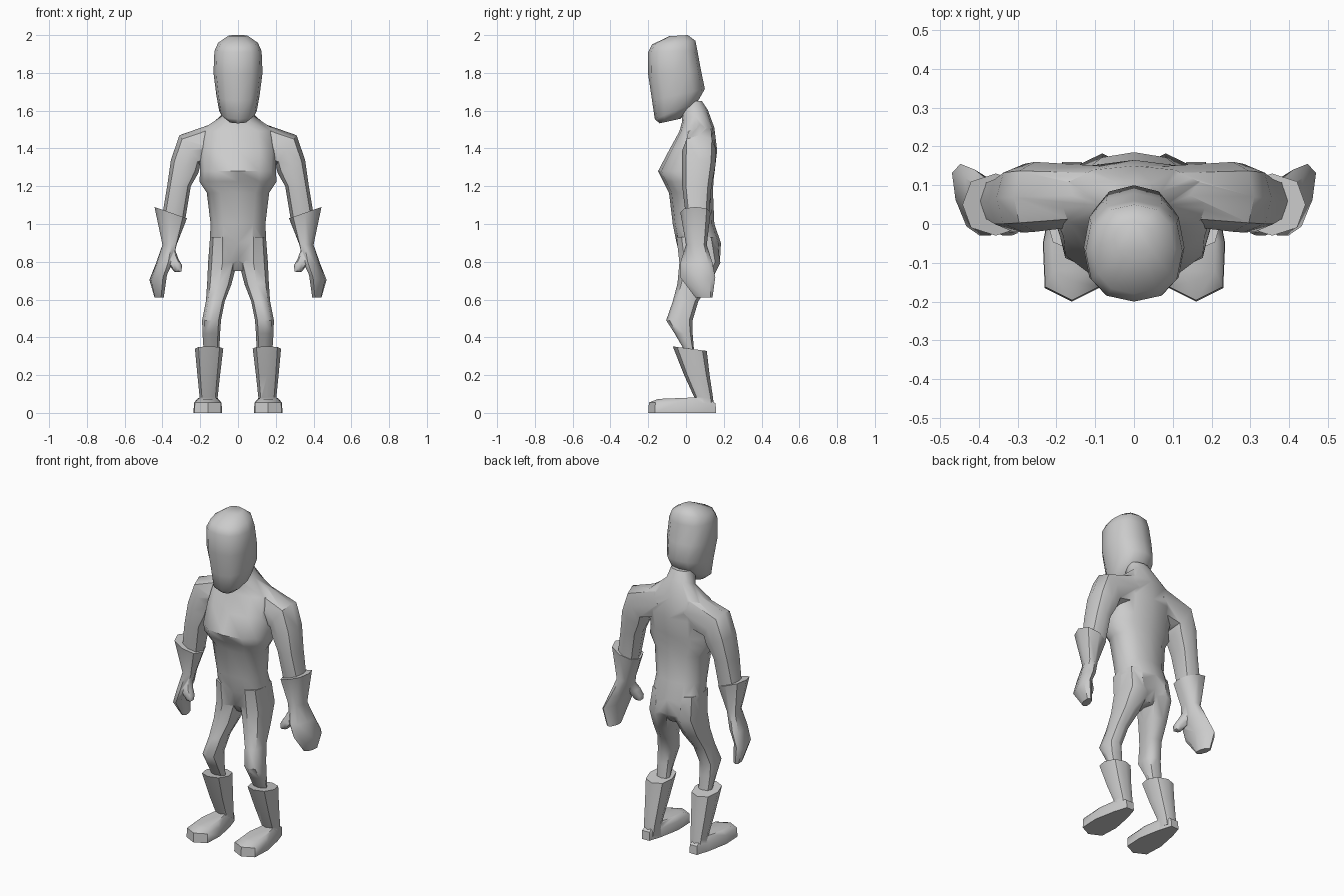
import bpy, bmesh, math
from mathutils import Vector

if "Cube" in bpy.data.objects:
    bpy.data.objects.remove(bpy.data.objects["Cube"])

grey = bpy.data.materials.new("plain grey")
grey.diffuse_color = (0.6, 0.6, 0.6, 1)
grey.use_nodes = True
grey.node_tree.nodes["Principled BSDF"].inputs["Base Color"].default_value = grey.diffuse_color


def ring(x0, z0, x1, z1, yf, yb, tilt=0, skew=0, n=8, p=0.85):
    """Cross-section through two side points, a front and a back depth."""
    c = Vector(((x0 + x1) / 2, (yf + yb) / 2, (z0 + z1) / 2))
    u = Vector(((x1 - x0) / 2, 0, (z1 - z0) / 2))
    v = Vector((skew, (yb - yf) / 2, tilt))
    pts = []
    for i in range(n):
        a = 2 * math.pi * i / n
        ca, sa = math.cos(a), math.sin(a)
        pts.append(c + u * math.copysign(abs(ca) ** p, ca) + v * math.copysign(abs(sa) ** p, sa))
    return pts


def loft(name, rings, mirror=False):
    """Skin a list of rings, cap both ends, optionally mirror across x."""
    bm = bmesh.new()
    loops = [[bm.verts.new(q) for q in r] for r in rings]
    n = len(loops[0])
    for a, b in zip(loops, loops[1:]):
        for i in range(n):
            bm.faces.new((a[i], a[(i + 1) % n], b[(i + 1) % n], b[i]))
    bm.faces.new(loops[0])
    bm.faces.new(loops[-1])
    bmesh.ops.recalc_face_normals(bm, faces=bm.faces)
    if mirror:
        dup = bmesh.ops.duplicate(bm, geom=bm.verts[:] + bm.edges[:] + bm.faces[:])["geom"]
        for vert in (g for g in dup if isinstance(g, bmesh.types.BMVert)):
            vert.co.x *= -1
        bmesh.ops.reverse_faces(bm, faces=[g for g in dup if isinstance(g, bmesh.types.BMFace)])
    me = bpy.data.meshes.new(name)
    bm.to_mesh(me)
    bm.free()
    me.materials.append(grey)
    ob = bpy.data.objects.new(name, me)
    bpy.context.collection.objects.link(ob)
    return ob


def activate(ob):
    bpy.ops.object.select_all(action='DESELECT')
    ob.select_set(True)
    bpy.context.view_layer.objects.active = ob


def smooth(ob, angle=50):
    activate(ob)
    bpy.ops.object.shade_smooth_by_angle(angle=math.radians(angle))


def union(base, part):
    activate(base)
    m = base.modifiers.new("join", 'BOOLEAN')
    m.operation, m.solver, m.object = 'UNION', 'EXACT', part
    bpy.ops.object.modifier_apply(modifier=m.name)
    bpy.data.objects.remove(part)


def centred(rows, n):
    return [ring(-w, z, w, z, yf, yb, t, n=n) for w, z, yf, yb, t in rows]


# Head: tall blunt mask with the jaw rising toward the nape
head = loft("head", centred([
    (.05, 1.545, -.14, -.03, .012), (.10, 1.60, -.165, .06, .045),
    (.115, 1.685, -.18, .10, .03), (.13, 1.80, -.20, .08, .01),
    (.125, 1.915, -.20, .06, .005), (.105, 1.96, -.18, .05, .01),
    (.05, 1.997, -.09, .01, .003)], 12))

# Torso from neck to crotch
torso = loft("body", centred([
    (.065, 1.65, -.03, .085, 0), (.08, 1.575, -.02, .115, .03),
    (.19, 1.50, -.035, .15, .01), (.205, 1.39, -.09, .165, 0),
    (.20, 1.28, -.148, .152, 0), (.205, 1.225, -.12, .145, 0),
    (.165, 1.165, -.09, .143, 0), (.145, 1.0, -.07, .15, 0),
    (.15, .90, -.05, .185, 0), (.13, .81, -.025, .18, 0),
    (.05, .75, .02, .13, 0)], 12))

# Arms from inside the chest to the wrist
arm = loft("arm", [ring(*r) for r in [
    (.10, 1.33, .08, 1.55, .0, .15), (.20, 1.31, .31, 1.47, -.02, .16),
    (.21, 1.27, .355, 1.34, -.022, .155), (.25, 1.2, .375, 1.2, -.02, .135),
    (.28, 1.02, .40, 1.05, .0, .12)]], mirror=True)

# Legs from hip to below the knee
leg = loft("leg", [ring(*r) for r in [
    (.015, .93, .148, .93, -.05, .16), (.006, .79, .158, .80, -.035, .182),
    (.035, .68, .163, .69, -.045, .128), (.07, .59, .17, .59, -.07, .065),
    (.09, .49, .19, .49, -.105, .035), (.095, .42, .188, .42, -.06, .035),
    (.10, .30, .18, .30, .01, .045)]], mirror=True)
union(torso, arm)
union(torso, leg)

# Gloves: flared cuff, narrow wrist, flat hand
glove = loft("gloves", [ring(*r) for r in [
    (.27, 1.03, .442, 1.09, -.03, .13), (.325, .89, .40, .89, .0, .11, 0, .01),
    (.35, .80, .43, .79, -.03, .14, 0, .02), (.385, .735, .46, .70, -.03, .155, 0, .025),
    (.395, .61, .44, .61, .05, .14, 0, .01)]], mirror=True)
thumb = loft("thumb", [ring(*r) for r in [
    (.335, .87, .40, .82, .0, .07), (.315, .815, .36, .775, -.03, .035),
    (.295, .78, .335, .745, -.03, .02), (.30, .75, .31, .745, -.025, .01)]], mirror=True)
union(glove, thumb)

# Boots: flared shaft narrowing to the ankle
boot = loft("boots", [ring(*r) for r in [
    (.078, .34, .228, .34, -.07, .11, -.012), (.095, .20, .215, .20, -.01, .125),
    (.108, .08, .203, .08, .045, .143), (.115, .02, .20, .02, .04, .15)]], mirror=True)

# Feet: flat sole outline with a pointed toe and sloped upper
sole = [(.16, -.20), (.23, -.165), (.235, -.05), (.21, .08), (.185, .16),
        (.135, .16), (.11, .08), (.085, -.05), (.09, -.165)]


def outline(scale, toe_z, heel_z):
    return [Vector((.16 + (x - .16) * scale, -.02 + (y + .02) * scale,
                    toe_z + (heel_z - toe_z) * (y + .2) / .36)) for x, y in sole]


foot = loft("feet", [outline(1, 0, 0), outline(.98, .055, .05), outline(.7, .074, .084)], mirror=True)
union(boot, foot)

for ob in (head, torso, glove, boot):
    smooth(ob)
